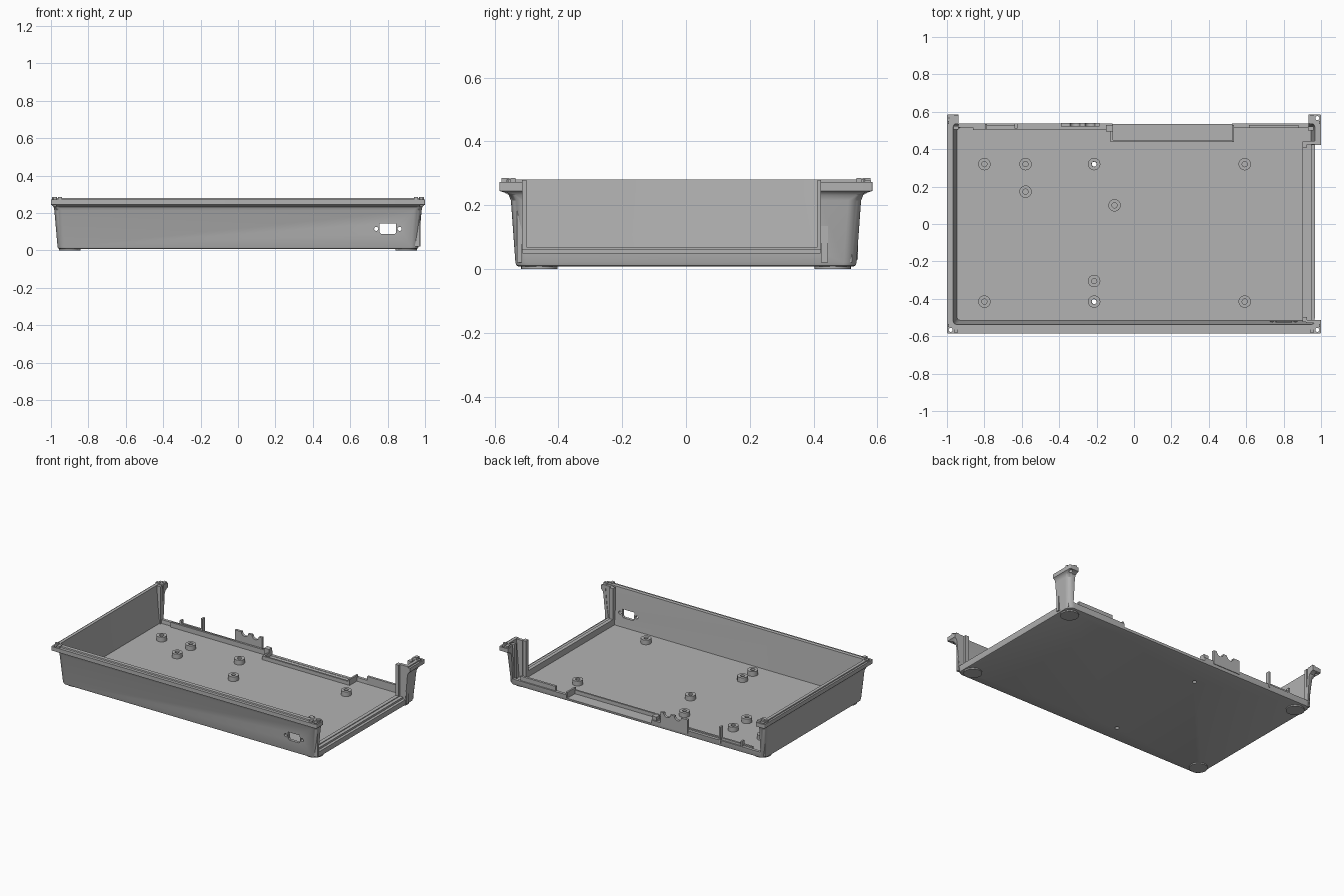
import bpy, bmesh, math

if "Cube" in bpy.data.objects:
    bpy.data.objects.remove(bpy.data.objects["Cube"])

grey = bpy.data.materials.new("enclosure_grey")
grey.diffuse_color = (0.45, 0.45, 0.45, 1)
grey.use_nodes = True
grey.node_tree.nodes["Principled BSDF"].inputs["Base Color"].default_value = grey.diffuse_color


def make(name, bm):
    bmesh.ops.recalc_face_normals(bm, faces=bm.faces)
    me = bpy.data.meshes.new(name)
    bm.to_mesh(me)
    bm.free()
    me.materials.append(grey)
    ob = bpy.data.objects.new(name, me)
    bpy.context.collection.objects.link(ob)
    return ob


def prism(name, pts, lo, hi, axis="z"):
    """Extrude a 2D outline along z, or an xz outline along y."""
    bm = bmesh.new()
    place = (lambda p, h: (p[0], p[1], h)) if axis == "z" else (lambda p, h: (p[0], h, p[1]))
    a, b = [[bm.verts.new(place(p, h)) for p in pts] for h in (lo, hi)]
    bm.faces.new(a)
    bm.faces.new(b)
    for i in range(len(pts)):
        j = (i + 1) % len(pts)
        bm.faces.new((a[i], a[j], b[j], b[i]))
    return make(name, bm)


def box(name, x0, x1, y0, y1, z0, z1):
    return prism(name, [(x0, y0), (x1, y0), (x1, y1), (x0, y1)], z0, z1)


def circle(x, y, r, n=24):
    return [(x + r * math.cos(2 * math.pi * i / n), y + r * math.sin(2 * math.pi * i / n)) for i in range(n)]


def select(ob):
    bpy.ops.object.select_all(action="DESELECT")
    ob.select_set(True)
    bpy.context.view_layer.objects.active = ob


def cut(ob, cutter):
    m = ob.modifiers.new("cut", "BOOLEAN")
    m.operation, m.solver, m.object = "DIFFERENCE", "EXACT", cutter
    select(ob)
    bpy.ops.object.modifier_apply(modifier=m.name)
    bpy.data.objects.remove(cutter)


def smooth(ob):
    select(ob)
    bpy.ops.object.shade_smooth_by_angle(angle=math.radians(30))


def rounded(hx, hy, r, n=8):
    pts = []
    for q, (sx, sy) in enumerate([(1, 1), (-1, 1), (-1, -1), (1, -1)]):
        for i in range(n + 1):
            a = math.pi / 2 * (q + i / n)
            pts.append((sx * (hx - r) + r * math.cos(a), sy * (hy - r) + r * math.sin(a)))
    return pts


# Tray shell: tapered outside, flared rim with a raised lip, then the inside
FLOOR = 0.025
levels = [(0.008, 0.955, 0.525, 0.035), (0.011, 0.962, 0.532, 0.04), (0.02, 0.965, 0.535, 0.04),
          (0.215, 0.982, 0.549, 0.04), (0.232, 0.986, 0.556, 0.025), (0.24, 0.993, 0.57, 0.01),
          (0.245, 1.0, 0.585, 0.006), (0.272, 1.0, 0.585, 0.006), (0.272, 0.988, 0.565, 0.006),
          (0.28, 0.988, 0.563, 0.006), (0.28, 0.967, 0.537, 0.02), (FLOOR, 0.947, 0.515, 0.02)]
bm = bmesh.new()
loops = [[bm.verts.new((x, y, z)) for x, y in rounded(hx, hy, r)] for z, hx, hy, r in levels]
for a, b in zip(loops, loops[1:]):
    for i in range(len(a)):
        j = (i + 1) % len(a)
        bm.faces.new((a[i], a[j], b[j], b[i]))
bm.faces.new(loops[0])
bm.faces.new(loops[-1])
tray = make("tray_shell", bm)

# Open right side, open back, and the recess in the back sill
cut(tray, box("cutter", 0.9, 1.1, -0.512, 0.422, 0.05, 0.4))
cut(tray, box("cutter", -0.937, 0.932, 0.5, 0.7, 0.05, 0.4))
cut(tray, box("cutter", -0.115, 0.525, 0.45, 0.7, FLOOR + 0.002, 0.4))

# Connector opening and its two screw holes in the front wall
cut(tray, prism("cutter", [(0.757, 0.143), (0.757, 0.097), (0.765, 0.088), (0.838, 0.088),
                           (0.846, 0.097), (0.846, 0.143)], -0.7, -0.45, "y"))
for x in (0.739, 0.864):
    cut(tray, prism("cutter", circle(x, 0.115, 0.011, 16), -0.7, -0.45, "y"))

# Floor screw holes and rim corner holes
for x, y in [(-0.213, 0.32), (-0.213, -0.415)]:
    cut(tray, prism("cutter", circle(x, y, 0.013), -0.1, 0.1))
for sx in (-1, 1):
    for sy in (-1, 1):
        cut(tray, prism("cutter", circle(sx * 0.98, sy * 0.566, 0.011, 16), 0.2, 0.4))
smooth(tray)

# Standoffs on the floor
spots = [(-0.8, 0.32), (-0.58, 0.32), (-0.213, 0.32), (0.592, 0.32), (-0.58, 0.173), (-0.104, 0.1),
         (-0.213, -0.305), (-0.8, -0.415), (-0.213, -0.415), (0.592, -0.415)]
for x, y in spots:
    post = prism("standoff", circle(x, y, 0.033), FLOOR - 0.003, 0.057)
    cut(post, prism("cutter", circle(x, y, 0.014), -0.1, 0.2))
    smooth(post)

# Feet and rim locating tabs
for sx in (-1, 1):
    for sy in (-1, 1):
        smooth(prism("foot", circle(sx * 0.9, sy * 0.46, 0.057, 32), 0, 0.01))
        y = sy * 0.566
        box("rim_tab", *sorted((sx * 0.962, sx * 0.94)), y - 0.013, y + 0.013, 0.265, 0.285)
        x = sx * 0.982
        box("rim_tab", x - 0.013, x + 0.013, *sorted((sy * 0.55, sy * 0.534)), 0.265, 0.285)
# Flange bridges that fill in the two back corners
box("corner_flange", -0.99, -0.937, 0.535, 0.58, 0.246, 0.278)
box("corner_flange", 0.937, 0.968, 0.535, 0.58, 0.246, 0.278)

# Inner panel frame along the right opening
box("side_rail", 0.9, 0.948, -0.515, 0.44, 0.02, 0.062)
box("side_rail_lip", 0.9, 0.925, -0.515, 0.44, 0.055, 0.067)
box("side_jamb_front", 0.9, 0.925, -0.525, -0.498, 0.02, 0.278)
box("side_jamb_back", 0.9, 0.925, 0.41, 0.44, 0.02, 0.278)
box("side_jamb_return", 0.92, 0.975, 0.424, 0.445, 0.02, 0.278)
box("side_jamb_return_front", 0.92, 0.972, -0.53, -0.514, 0.02, 0.278)
box("back_jamb_right", 0.93, 0.96, 0.5, 0.52, 0.02, 0.278)
box("back_jamb_left", -0.965, -0.937, 0.505, 0.525, 0.02, 0.278)

# Lip that steps around the recess in the back sill
box("recess_lip", -0.122, 0.532, 0.438, 0.45, 0.02, 0.05)
box("recess_side_left", -0.125, -0.113, 0.438, 0.53, 0.02, 0.05)
box("recess_side_right", 0.523, 0.535, 0.438, 0.53, 0.02, 0.065)
box("recess_block", -0.15, -0.113, 0.495, 0.53, 0.02, 0.075)

# Back sill details: ledge, ribs, plate and scalloped cable rest
box("back_ledge", -0.86, -0.14, 0.503, 0.516, 0.02, 0.058)
box("back_plate", 0.615, 0.88, 0.512, 0.528, 0.03, 0.08)
box("back_low_plate", -0.79, -0.63, 0.515, 0.528, 0.03, 0.065)
box("back_rib", -0.638, -0.624, 0.51, 0.538, 0.03, 0.14)
box("back_rib", -0.797, -0.785, 0.51, 0.535, 0.03, 0.085)
rest = box("cable_rest", -0.39, -0.185, 0.522, 0.54, 0.03, 0.125)
for x in (-0.315, -0.235):
    cut(rest, prism("cutter", circle(x, 0.125, 0.026), 0.4, 0.6, "y"))
smooth(rest)
